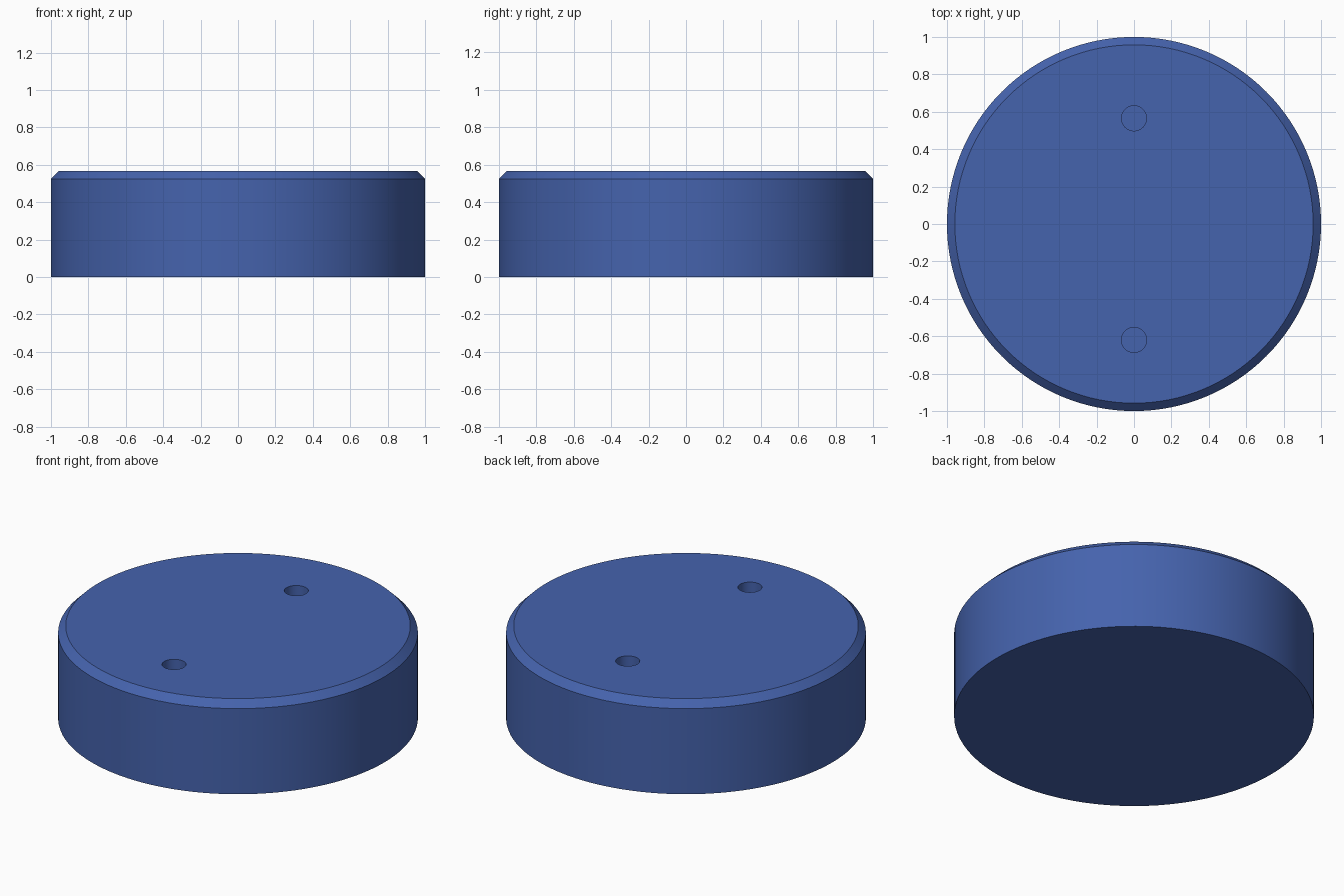
import bpy, math

if "Cube" in bpy.data.objects:
    bpy.data.objects.remove(bpy.data.objects["Cube"])

R, H, CH = 1.0, 0.567, 0.042      # disc radius, height, chamfer
HOLE_R, HOLE_DEPTH = 0.067, 0.28


def cylinder(name, radius, z0, z1, y=0.0, sides=128):
    bpy.ops.mesh.primitive_cylinder_add(vertices=sides, radius=radius, depth=z1 - z0,
                                        location=(0, y, (z0 + z1) / 2))
    obj = bpy.context.object
    obj.name = name
    return obj


# Disc body
disc = cylinder("disc_body", R, 0, H)

# Chamfer on the top rim
weights = disc.data.attributes.new("bevel_weight_edge", 'FLOAT', 'EDGE')
for edge in disc.data.edges:
    if all(disc.data.vertices[v].co.z > 0 for v in edge.vertices):
        weights.data[edge.index].value = 1.0
bevel = disc.modifiers.new("rim_chamfer", 'BEVEL')
bevel.limit_method = 'WEIGHT'
bevel.width = CH
bevel.segments = 1

# Two blind pin holes in the top face
for i, y in enumerate((0.565, -0.62)):
    cutter = cylinder(f"hole_cutter_{i + 1}", HOLE_R, H - HOLE_DEPTH, H + 0.1, y, 48)
    cutter.hide_render = True
    cutter.hide_set(True)
    cut = disc.modifiers.new(f"pin_hole_{i + 1}", 'BOOLEAN')
    cut.operation = 'DIFFERENCE'
    cut.solver = 'EXACT'
    cut.object = cutter

# Bake the modifiers, remove the cutters, smooth the round walls
bpy.ops.object.select_all(action='DESELECT')
disc.select_set(True)
bpy.context.view_layer.objects.active = disc
for mod in list(disc.modifiers):
    bpy.ops.object.modifier_apply(modifier=mod.name)
for obj in [o for o in bpy.data.objects if o.name.startswith("hole_cutter")]:
    bpy.data.objects.remove(obj)
bpy.ops.object.shade_smooth_by_angle(angle=math.radians(30))

# Blue finish
blue = bpy.data.materials.new("blue")
blue.diffuse_color = (0.06, 0.125, 0.42, 1)
blue.use_nodes = True
blue.node_tree.nodes["Principled BSDF"].inputs["Base Color"].default_value = blue.diffuse_color
disc.data.materials.clear()
disc.data.materials.append(blue)
